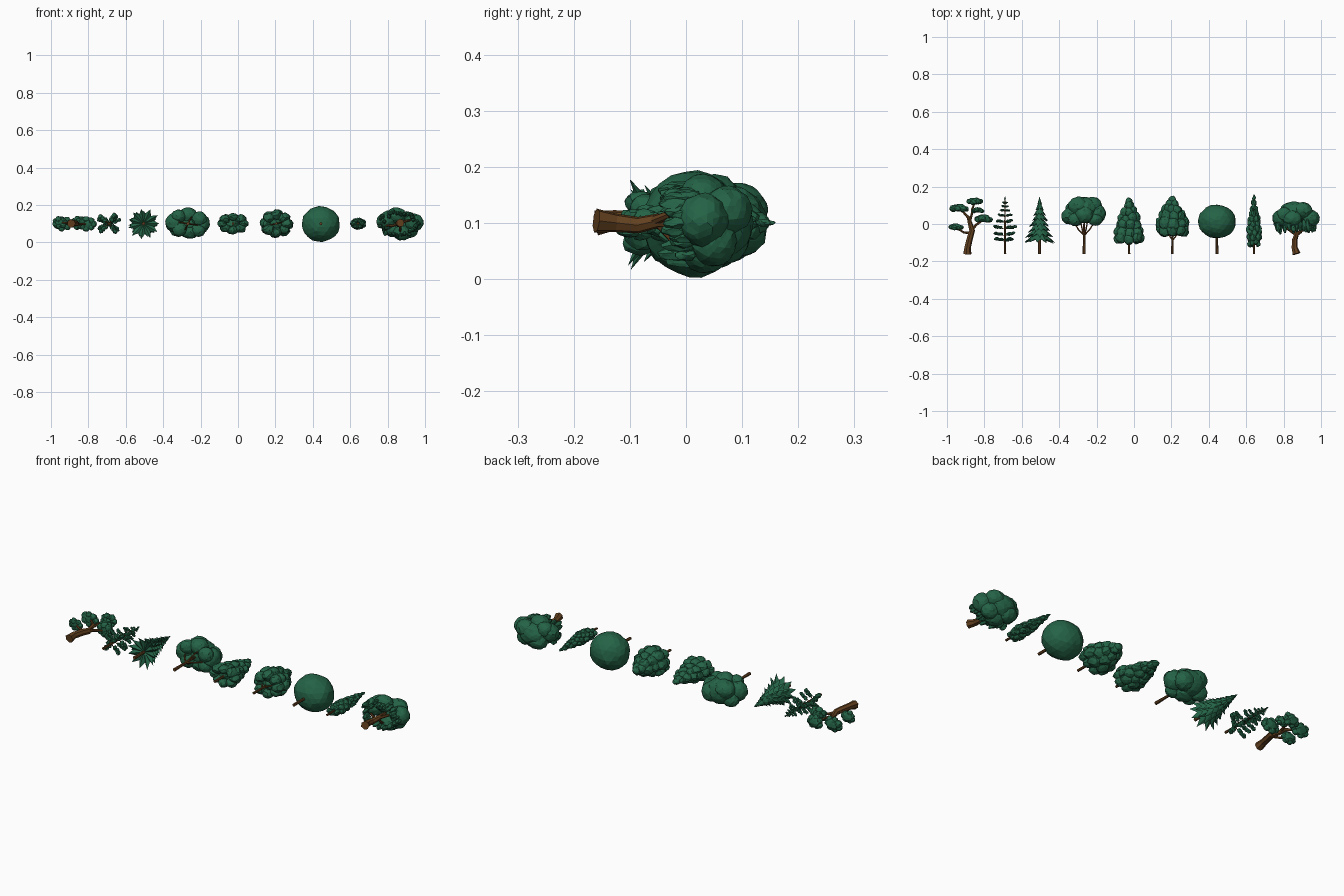
import bpy, bmesh, math, random
from mathutils import Vector, Matrix

random.seed(4)
R = random.uniform


def material(name, col):
    m = bpy.data.materials.new(name)
    m.diffuse_color = col
    return m


GREEN = material("leaf_green", (0.018, 0.125, 0.062, 1))
BROWN = material("bark_brown", (0.125, 0.052, 0.014, 1))


# Trees lie flat: they grow along +y, with the stem axis at z = 0.1
def finish(name, bm, mat, cx):
    me = bpy.data.meshes.new(name)
    bmesh.ops.recalc_face_normals(bm, faces=bm.faces)
    bm.to_mesh(me)
    bm.free()
    me.materials.append(mat)
    ob = bpy.data.objects.new(name, me)
    ob.location = (cx, 0, 0.1)
    bpy.context.collection.objects.link(ob)
    return ob


def blob(bm, p, r, jitter=0.1, sub=2, tilt=0.0):
    vs = bmesh.ops.create_icosphere(bm, subdivisions=sub, radius=1)["verts"]
    spin = Matrix.Rotation(R(0, 6), 3, Vector((R(-1, 1), R(-1, 1), R(0.1, 1))))
    lean = Matrix.Rotation(tilt, 3, 'Z')
    for v in vs:
        c = spin @ v.co * R(1 - jitter, 1 + jitter)
        v.co = lean @ Vector((c.x * r[0], c.y * r[1], c.z * r[2])) + Vector(p)


def tube(bm, pts, sides=7):
    # pts are (x, y, z, radius)
    rings = []
    for i, p in enumerate(pts):
        a, b = Vector(pts[max(i - 1, 0)][:3]), Vector(pts[min(i + 1, len(pts) - 1)][:3])
        q = Vector((0, 1, 0)).rotation_difference((b - a).normalized())
        rings.append([bm.verts.new(Vector(p[:3]) + q @ Vector((p[3] * math.cos(t), 0, p[3] * math.sin(t))))
                      for t in (k * math.tau / sides for k in range(sides))])
    for u, w in zip(rings, rings[1:]):
        for k in range(sides):
            bm.faces.new((u[k], u[(k + 1) % sides], w[(k + 1) % sides], w[k]))
    bm.faces.new(rings[0])
    bm.faces.new(rings[-1][::-1])


def stems(name, cx, *paths):
    bm = bmesh.new()
    for p in paths:
        tube(bm, p)
    finish(name, bm, BROWN, cx)


def crown(name, cx, blobs, **kw):
    bm = bmesh.new()
    for p, r in blobs:
        blob(bm, p, r, **kw)
    finish(name, bm, GREEN, cx)


def rings_crown(rows, depth):
    # rows: height, ring radius, blob radius, count
    out = []
    for i, (y, rad, b, n) in enumerate(rows):
        for k in range(n):
            t = k * math.tau / n + i * 0.7
            s = b * R(0.9, 1.1)
            out.append(((rad * math.cos(t), y + R(-.008, .008), rad * depth * math.sin(t)),
                        (s, s * 1.1, s * (0.5 + depth / 2))))
    return out


# 1 Bonsai with leaf pads on a bent trunk
pads = [(-0.045, 0.087, 0.0, 0.052), (0.038, 0.122, 0.004, 0.046), (0.085, 0.03, -0.002, 0.05),
        (-0.063, -0.014, 0.006, 0.042), (0.055, 0.075, 0.012, 0.035)]
stems("bonsai_trunk", -0.89,
      [(-.002, -.16, 0, .023), (0, -.125, .005, .018), (.012, -.075, .004, .017), (.024, -.035, 0, .016),
       (.014, 0, -.004, .013), (.004, .035, 0, .009), (-.02, .06, 0, .006), (-.045, .08, 0, .004)],
      [(.01, .012, 0, .009), (.022, .05, .003, .006), (.025, .08, .003, .006), (.038, .115, .004, .004)],
      [(.024, -.03, 0, .009), (.045, -.005, -.003, .007), (.085, .022, -.002, .004)],
      [(.016, -.05, 0, .008), (-.02, -.045, .004, .006), (-.06, -.022, .006, .004)])
leaves = []
for x, y, z, r in pads:
    leaves.append(((x, y, z), (r * .75, r * .42, r * .62)))
    for k in range(7):
        t = k * math.tau / 7
        s = r * R(.32, .4)
        leaves.append(((x + r * .66 * math.cos(t), y - r * .08 + R(-.004, .004), z + r * .45 * math.sin(t)),
                       (s, s * .85, s)))
crown("bonsai_leaves", -0.89, leaves)

# 2 Sparse pine with tiers of tufted arms
arms, tufts = [[(0, -.16, 0, .007), (0, -.02, 0, .005), (0, .145, 0, .0015)]], []
for i, (y, L) in enumerate([(-.08, .062), (-.05, .055), (-.015, .056), (.02, .042),
                            (.052, .034), (.08, .024), (.102, .017), (.122, .011)]):
    n = 4
    for k in range(n):
        t = math.pi / 4 + k * math.pi / 2 + R(-.35, .35)
        d = Vector((math.cos(t) * 1.1, .2, math.sin(t) * .85))
        arms.append([(0, y - .012, 0, .0022), (*(d * L + Vector((0, y - .012, 0))), .001)])
        for f in (.45, .72, .97):
            s = .004 + L * .13
            tufts.append((d * L * f + Vector((0, y - .01 + R(-.003, .003), 0)), (s, s * .65, s)))
tufts.append(((0, .135, 0), (.004, .012, .004)))
stems("sparse_pine_stems", -0.69, *arms)
crown("sparse_pine_needles", -0.69, tufts, jitter=.3)

# 3 Fir with stacked star-shaped skirts
stems("fir_trunk", -0.505, [(0, -.16, 0, .009), (0, 0, 0, .006)])
bm = bmesh.new()
N = 11
for i in range(8):
    f = i / 7
    rad, y0 = .088 * (1 - f) + .014 * f, -.088 + .195 * f
    h = .062 - .022 * f
    apex, core = bm.verts.new((0, y0 + h, 0)), bm.verts.new((0, y0 + .012, 0))
    rim = []
    for k in range(2 * N):
        t = k * math.pi / N + i * .4
        r = rad * (R(.9, 1.06) if k % 2 == 0 else .66)
        y = y0 + (R(-.018, -.006) * (1 - f * .5) if k % 2 == 0 else .008)
        rim.append(bm.verts.new((r * math.cos(t), y, r * .93 * math.sin(t))))
    for k in range(2 * N):
        a, b = rim[k], rim[(k + 1) % (2 * N)]
        bm.faces.new((a, b, apex))
        bm.faces.new((b, a, core))
finish("fir_needles", bm, GREEN, -0.505)

# 4 Broad tree with a forked stem
fork = [[(0, -.16, 0, .009), (0, -.09, 0, .007), (0, -.045, 0, .006), (0, .03, 0, .004)]]
for x, z in ((-.06, .01), (.06, -.01), (.02, .04), (-.02, -.04)):
    fork.append([(0, -.06, 0, .005), (x * .5, -.03, z * .5, .004), (x, .02, z, .003)])
stems("broad_trunk", -0.267, *fork)
crown("broad_leaves", -0.267, [
    ((0, .08, 0), (.075, .065, .065)), ((-.07, .042, .005), (.052, .045, .052)),
    ((.07, .055, 0), (.047, .05, .05)), ((-.03, .095, .02), (.055, .05, .05)),
    ((.045, .1, -.01), (.05, .045, .05)), ((0, .05, .045), (.05, .045, .042)),
    ((.01, .05, -.045), (.05, .045, .036)), ((-.055, .08, -.03), (.045, .04, .04)),
    ((.06, .025, .025), (.04, .035, .04)), ((-.045, .02, -.03), (.04, .03, .038)),
    ((.055, .03, -.035), (.038, .035, .036)), ((-.05, .025, .04), (.038, .035, .036))], sub=3, jitter=.045)

# 5 Cone-shaped tree of many clumps
stems("cone_trunk", -0.027, [(0, -.16, 0, .007), (0, -.05, 0, .006), (0, .08, 0, .003)])
crown("cone_leaves", -0.027, rings_crown([
    (-.078, .058, .028, 8), (-.045, .054, .029, 8), (-.008, .043, .028, 7), (.03, .033, .026, 6),
    (.067, .022, .023, 5), (.1, .01, .019, 3), (.125, 0, .017, 1), (-.03, 0, .045, 1), (.03, 0, .035, 1)], .62))

# 6 Oval tree of clumps
stems("oval_trunk", 0.205, [(0, -.16, 0, .007), (0, -.08, 0, .006), (0, .05, 0, .003)],
      [(0, -.09, 0, .004), (.04, -.035, .01, .003)], [(0, -.085, 0, .004), (-.04, -.03, -.01, .003)])
crown("oval_leaves", 0.205, rings_crown([
    (-.03, .058, .031, 8), (.002, .06, .032, 8), (.04, .045, .031, 7), (.075, .03, .029, 5),
    (.105, .013, .025, 3), (.127, 0, .021, 1), (0, 0, .05, 1), (.05, 0, .04, 1)], .78))

# 7 Ball tree
stems("ball_trunk", 0.443, [(0, -.16, 0, .008), (0, 0, 0, .006)])
crown("ball_leaves", 0.443, [((0, .013, -.002), (.102, .091, .095))], sub=3, jitter=.03)

# 8 Narrow cypress
stems("cypress_trunk", 0.642, [(0, -.16, 0, .006), (0, 0, 0, .004), (0, .1, 0, .002)])
rows = [(-.1 + .026 * i, r, b, n) for i, (r, b, n) in enumerate([
    (.022, .014, 6), (.026, .016, 6), (.026, .0165, 6), (.025, .016, 6), (.023, .015, 6),
    (.02, .0145, 5), (.016, .013, 5), (.011, .012, 4), (.007, .01, 3), (.002, .008, 2)])]
crown("cypress_leaves", 0.642, [(p, (r[0], r[1] * 1.25, r[2])) for p, r in rings_crown(rows, .72)]
      + [((0, -.02, 0), (.024, .085, .018)), ((0, .07, 0), (.012, .06, .01)), ((0, .147, 0), (.005, .012, .005))],
      jitter=.15)

# 9 Spreading tree with hanging foliage
stems("weeping_trunk", 0.862,
      [(.006, -.16, .004, .022), (-.004, -.125, 0, .017), (-.003, -.085, -.004, .015), (.008, -.05, .004, .013),
       (0, 0, 0, .009), (0, .05, 0, .005)],
      [(.006, -.06, .003, .009), (.04, -.03, .015, .007), (.075, .01, .02, .004)],
      [(.002, -.055, 0, .009), (-.035, -.03, -.012, .007), (-.08, .005, -.01, .004)],
      [(.004, -.05, 0, .008), (.005, -.02, -.035, .006), (.005, .02, -.05, .003)])
mass = [((0, .07, 0), (.07, .05, .058)), ((-.072, .032, .012), (.05, .045, .045)),
        ((.08, .03, .005), (.05, .045, .048)), ((-.03, .068, -.028), (.052, .045, .045)),
        ((.04, .072, .02), (.052, .045, .045)), ((.015, .035, -.05), (.05, .043, .04)),
        ((-.015, .03, .045), (.052, .043, .042)), ((.055, .05, -.035), (.045, .04, .042)),
        ((-.055, .05, .03), (.045, .04, .04))]
crown("weeping_leaves", 0.862, mass, sub=3, jitter=.045)
drops = []
for k in range(30):
    t = k * math.tau / 30
    f = R(.72, .98)
    drops.append(((.112 * f * math.cos(t), R(-.025, .008), .07 * f * math.sin(t)),
                  (R(.009, .014), R(.02, .036), R(.009, .014))))
crown("weeping_hanging_foliage", 0.862, drops, jitter=.2)
